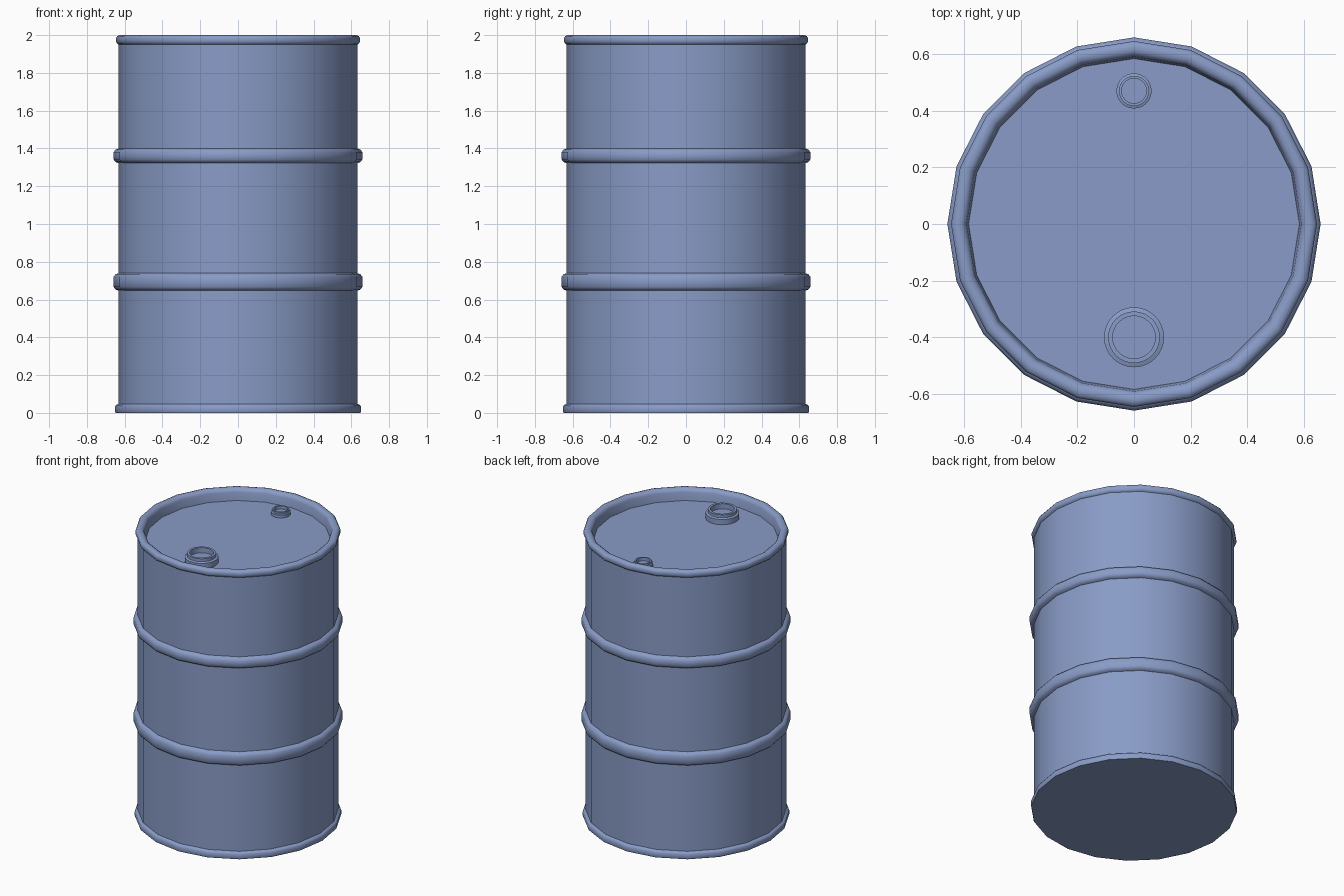
import bpy, bmesh
from math import cos, sin, tau, radians

if "Cube" in bpy.data.objects:
    bpy.data.objects.remove(bpy.data.objects["Cube"])

# Blue-grey paint
paint = bpy.data.materials.new("blue_grey_paint")
paint.diffuse_color = (0.25, 0.33, 0.57, 1)
paint.use_nodes = True
paint.node_tree.nodes["Principled BSDF"].inputs["Base Color"].default_value = paint.diffuse_color


def lathe(name, profile, sides, centre=(0, 0)):
    """Revolve (radius, z) points about z; both ends are closed by a flat polygon."""
    bm = bmesh.new()
    rings = []
    for r, z in profile:
        rings.append([bm.verts.new((r * cos(tau * i / sides), r * sin(tau * i / sides), z))
                      for i in range(sides)])
    for a, b in zip(rings, rings[1:]):
        for i in range(sides):
            j = (i + 1) % sides
            bm.faces.new((a[i], a[j], b[j], b[i]))
    bm.faces.new(rings[0][::-1])
    bm.faces.new(rings[-1])
    bmesh.ops.recalc_face_normals(bm, faces=bm.faces)
    mesh = bpy.data.meshes.new(name)
    bm.to_mesh(mesh)
    bm.free()
    mesh.materials.append(paint)
    obj = bpy.data.objects.new(name, mesh)
    obj.location = (*centre, 0)
    bpy.context.collection.objects.link(obj)
    bpy.ops.object.select_all(action='DESELECT')
    obj.select_set(True)
    bpy.context.view_layer.objects.active = obj
    bpy.ops.object.shade_smooth_by_angle(angle=radians(42))
    return obj


R = 0.632


def hoop(z0, z1):
    """Raised rolling hoop in the drum wall."""
    return [(R, z0), (0.648, z0 + 0.006), (0.659, z0 + 0.02),
            (0.659, z1 - 0.02), (0.648, z1 - 0.006), (R, z1)]


# Drum shell: bottom rim, two hoops, rounded top rim and sunken lid
shell = [(0.648, 0.0), (0.651, 0.008), (0.651, 0.034), (0.645, 0.042), (R, 0.048)]
shell += hoop(0.647, 0.74)
shell += hoop(1.322, 1.40)
shell += [(R, 1.95), (0.641, 1.956), (0.646, 1.966), (0.646, 1.985), (0.639, 1.995),
          (0.625, 2.0), (0.609, 1.998), (0.597, 1.99), (0.591, 1.975), (0.584, 1.92)]
lathe("drum_shell", shell, 20)


def bung(name, y, r, top):
    """Opening on the lid: stepped collar with a recessed plug."""
    base = 1.91
    h = top - base
    lathe(name, [(r, base), (r, base + h * 0.65), (r * 0.86, base + h * 0.72),
                 (r * 0.86, top), (r * 0.71, top), (r * 0.71, base + h * 0.5)],
          32, (0, y))


bung("large_bung", -0.40, 0.106, 1.982)
bung("small_bung", 0.47, 0.062, 1.955)
